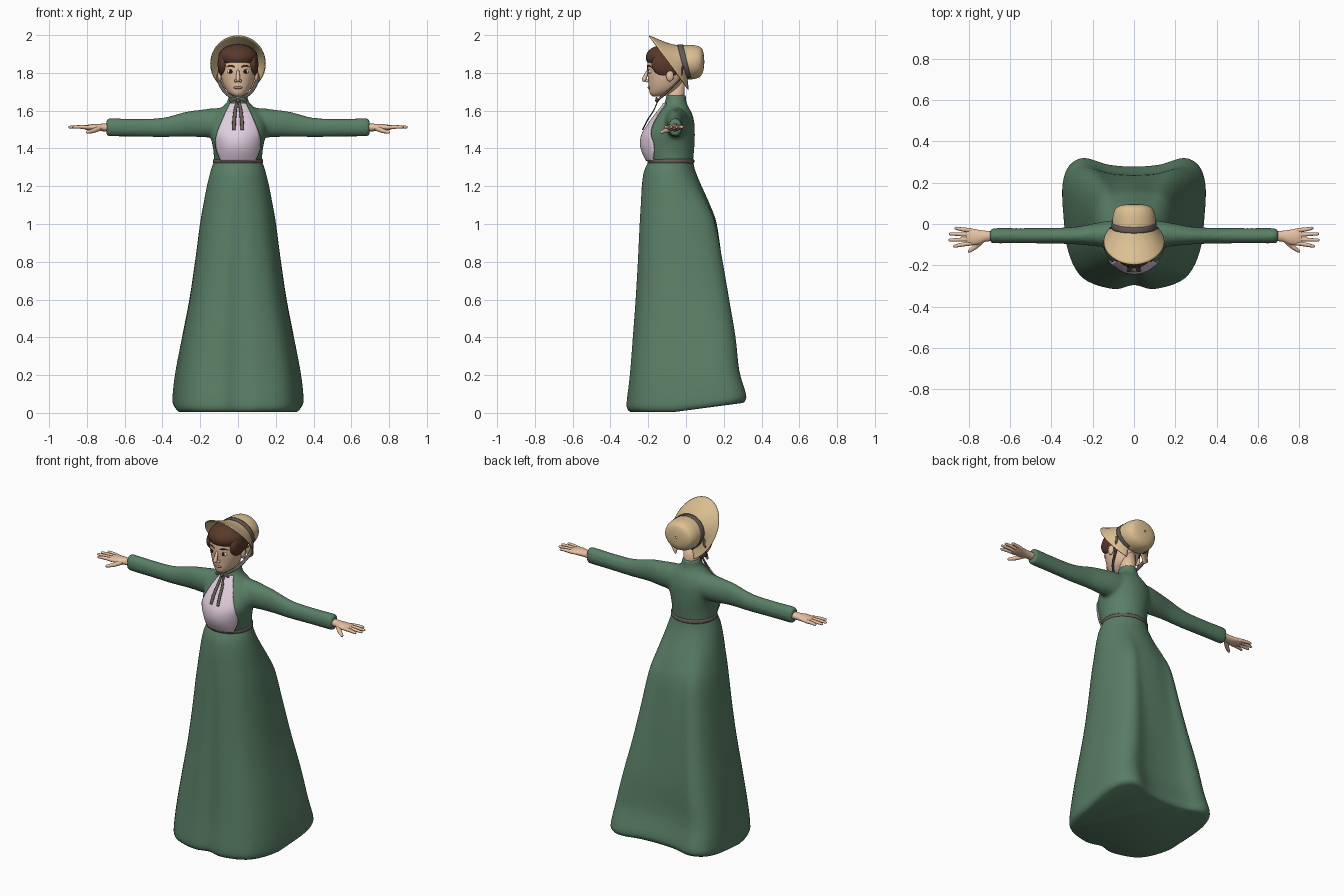
import bpy, bmesh, math
from mathutils import Vector

if "Cube" in bpy.data.objects:
    bpy.data.objects.remove(bpy.data.objects["Cube"])

def material(name, rgb):
    m = bpy.data.materials.new(name)
    m.diffuse_color = (*rgb, 1)
    m.use_nodes = True
    m.node_tree.nodes["Principled BSDF"].inputs["Base Color"].default_value = m.diffuse_color
    return m

GREEN = material("green_cloth", (0.10, 0.21, 0.13))
PINK = material("pale_pink", (0.75, 0.61, 0.72))
STRAW = material("straw", (0.72, 0.53, 0.29))
GREY = material("ribbon_grey", (0.13, 0.105, 0.09))
SKIN = material("skin", (0.80, 0.53, 0.36))
HAIR = material("hair_brown", (0.10, 0.042, 0.024))
LIP = material("lip", (0.55, 0.2, 0.17))
WHITE = material("eye_white", (0.8, 0.78, 0.74))
DARK = material("pupil", (0.015, 0.012, 0.01))

def smooth(rows, n, closed=False):
    """Catmull-Rom densify a list of number tuples."""
    k, out = len(rows), []
    for i in range(k if closed else k - 1):
        pick = (lambda j: rows[j % k]) if closed else (lambda j: rows[max(0, min(k - 1, j))])
        a, b, c, d = (pick(i + o) for o in (-1, 0, 1, 2))
        for s in range(n):
            t = s / n
            out.append(tuple(0.5 * (2*q + (r-p)*t + (2*p-5*q+4*r-w)*t*t + (3*q-p-3*r+w)*t**3)
                             for p, q, r, w in zip(a, b, c, d)))
    return out if closed else out + [tuple(rows[-1])]

def loft(name, rings, mat, closed=True, cap=True):
    bm = bmesh.new()
    vs = [[bm.verts.new(p) for p in r] for r in rings]
    n = len(rings[0])
    for a, b in zip(vs, vs[1:]):
        for i in range(n if closed else n - 1):
            j = (i + 1) % n
            bm.faces.new((a[i], a[j], b[j], b[i]))
    if closed and cap:
        bm.faces.new(vs[0])
        bm.faces.new(vs[-1])
    bmesh.ops.recalc_face_normals(bm, faces=bm.faces)
    me = bpy.data.meshes.new(name)
    bm.to_mesh(me)
    bm.free()
    me.materials.append(mat)
    me.polygons.foreach_set("use_smooth", [True] * len(me.polygons))
    ob = bpy.data.objects.new(name, me)
    bpy.context.collection.objects.link(ob)
    return ob

def circle(n):
    return [(math.cos(2*math.pi*i/n), math.sin(2*math.pi*i/n)) for i in range(n)]

def upright(z, hw, yf, yb, n=40):
    return [(hw*c, (yf+yb)/2 + (yb-yf)/2*s, z) for c, s in circle(n)]

def sideways(s, x, zc, rz, yc, ry, n=24):
    return [(s*x, yc + ry*c, zc + rz*k) for c, k in circle(n)]

def ball(name, loc, size, mat):
    bpy.ops.mesh.primitive_uv_sphere_add(segments=32, ring_count=20, location=loc)
    ob = bpy.context.object
    ob.name, ob.scale = name, size
    ob.data.materials.append(mat)
    bpy.ops.object.shade_smooth()
    return ob

def tube(name, pts, radii, mat, flat=1.0, n=12):
    """Round-ended tube; flat squeezes it along its second cross axis."""
    rows = smooth([(*p, r) for p, r in zip(pts, radii)], 5)
    P = [Vector(r[:3]) for r in rows]
    rings = []
    for i, r in enumerate(rows):
        d = (P[min(i+1, len(P)-1)] - P[max(i-1, 0)]).normalized()
        u = d.cross(Vector((0, 1, 0))).normalized()
        v = d.cross(u)
        ring = lambda k, o: [P[i] + d*o + (u*c + v*w*flat)*r[3]*k for c, w in circle(n)]
        if i == 0:
            rings += [ring(.3, -r[3]*.9*flat), ring(.75, -r[3]*.6*flat)]
        rings.append(ring(1, 0))
        if i == len(rows) - 1:
            rings += [ring(.75, r[3]*.6*flat), ring(.3, r[3]*.9*flat)]
    return loft(name, rings, mat)

# Skirt: round waist blending into a squarish, folded hem
half = [(0, -.92), (.29, -.98), (.71, -.82), (.92, -.42), (.99, .15), (1, .6),
        (.91, .88), (.7, 1), (.36, .9), (0, .87)]
hem = smooth(half + [(-x, y) for x, y in half[-2:0:-1]], 5, True)
skirt_rows = smooth([(1.335, .126, -.195, .037, 0), (1.28, .145, -.222, .05, 0), (1.2, .165, -.235, .085, .1),
    (1.1, .185, -.243, .135, .3), (1.0, .203, -.25, .175, .45), (.8, .23, -.26, .21, .6),
    (.6, .26, -.272, .24, .75), (.4, .297, -.287, .267, .9), (.2, .33, -.303, .282, 1),
    (.06, .345, -.32, .317, 1), (.02, .34, -.316, .314, 1), (.005, .325, -.3, .3, 1)], 4)
rings = []
for z, hw, yf, yb, t in skirt_rows:
    ring = []
    for hx, hy in hem:
        l = math.hypot(hx, hy)
        u, v = hx*t + hx/l*(1-t), hy*t + hy/l*(1-t)
        lift = .04 * max(0, 1 - z/.4) * max(0, v + .2)
        ring.append((hw*u, (yf+yb)/2 + (yb-yf)/2*v, z + lift))
    rings.append(ring)
loft("skirt", rings, GREEN)

# Bodice with collar and sleeves, fused into one smooth skin
torso = smooth([(1.32, .127, -.195, .037), (1.38, .13, -.226, .042), (1.43, .138, -.236, .046),
    (1.48, .15, -.225, .047), (1.54, .15, -.187, .044), (1.59, .12, -.15, .03),
    (1.625, .078, -.122, .01), (1.65, .056, -.11, .002), (1.685, .05, -.107, 0)], 5)
parts = [loft("bodice", [upright(*r) for r in torso], GREEN)]
for s in (-1, 1):
    arm = smooth([(.04, 1.53, .085, -.05, .07), (.12, 1.535, .079, -.05, .066), (.2, 1.532, .073, -.052, .054),
        (.28, 1.528, .066, -.056, .043), (.4, 1.511, .052, -.057, .038), (.55, 1.51, .048, -.057, .037),
        (.68, 1.512, .049, -.057, .037), (.697, 1.512, .043, -.057, .032)], 4)
    parts.append(loft("sleeve", [sideways(s, *r) for r in arm], GREEN))
bpy.ops.object.select_all(action='DESELECT')
for p in parts:
    p.select_set(True)
bpy.context.view_layer.objects.active = parts[0]
bpy.ops.object.join()
fuse = parts[0].modifiers.new("fuse", 'REMESH')
fuse.mode, fuse.voxel_size, fuse.use_smooth_shade = 'VOXEL', .01, True
relax = parts[0].modifiers.new("relax", 'SMOOTH')
relax.factor, relax.iterations = .5, 7

# Pale front panel lying on the chest
panel = smooth([(.092,), (.112,), (.118,), (.108,), (.088,), (.066,), (.042,)], 6)
rows = []
for i, (w,) in enumerate(panel):
    z = 1.335 + .305 * i / (len(panel) - 1)
    k = next(j for j in range(len(torso)-1) if torso[j+1][0] >= z)
    a, b = torso[k], torso[k+1]
    f = (z - a[0]) / (b[0] - a[0])
    _, hw, yf, yb = (p + (q - p)*f for p, q in zip(a, b))
    rows.append([(x, (yf+yb)/2 - (yb-yf)/2*math.sqrt(max(0, 1-(x/hw)**2)) - .005, z)
                 for x in (w*(j/10 - 1) for j in range(21))])
bib = loft("front_panel", rows, PINK, closed=False)
bib.modifiers.new("thick", 'SOLIDIFY').thickness = .006
bib.modifiers["thick"].offset = 0

# Waistband
loft("waistband", [upright(1.332 + dz, .128 + e, -.2 - e, .039 + e)
                   for dz, e in ((-.012, 0), (-.007, .005), (.007, .005), (.012, 0))], GREY)

# Hands
for s in (-1, 1):
    palm = smooth([(.67, 1.512, .022, -.058, .025), (.715, 1.511, .02, -.059, .026), (.755, 1.511, .019, -.064, .036),
                   (.79, 1.511, .015, -.062, .041), (.812, 1.511, .01, -.062, .038)], 4)
    loft("palm", [sideways(s, *r) for r in palm], SKIN)
    for y0, y1, x1 in ((-.093, -.108, .87), (-.073, -.078, .892), (-.052, -.048, .889), (-.031, -.02, .862)):
        tube("finger", [(s*.79, y0, 1.511), (s*.835, (y0+y1)/2, 1.514), (s*x1, y1, 1.513)],
             [.011, .0095, .007], SKIN)
    tube("thumb", [(s*.735, -.078, 1.507), (s*.765, -.108, 1.494), (s*.797, -.131, 1.486)],
         [.015, .012, .008], SKIN)

# Neck and head
loft("neck", [upright(z, .043, -.1, -.008) for z in (1.6, 1.68, 1.77)], SKIN)
head = smooth([(1.675, .018, -.175, -.125), (1.688, .042, -.19, -.08), (1.715, .066, -.196, -.035),
    (1.76, .085, -.2, -.012), (1.81, .094, -.205, 0), (1.86, .093, -.203, .01), (1.9, .08, -.185, 0),
    (1.935, .04, -.14, -.05)], 4)
loft("head", [upright(*r) for r in head], SKIN)
ball("hair_top", (0, -.1, 1.882), (.104, .113, .07), HAIR)
for s in (-1, 1):
    ball("hair_side", (s*.079, -.1, 1.845), (.029, .083, .065), HAIR)
    ball("ear", (s*.096, -.085, 1.785), (.012, .02, .03), SKIN)
    ball("eye", (s*.039, -.19, 1.807), (.018, .01, .012), WHITE)
    ball("pupil", (s*.039, -.198, 1.807), (.0095, .005, .0105), DARK)
    tube("eyebrow", [(s*.02, -.203, 1.832), (s*.04, -.196, 1.839), (s*.06, -.18, 1.83)],
         [.003, .004, .002], HAIR)
tube("nose", [(0, -.203, 1.81), (0, -.214, 1.785), (0, -.222, 1.764)], [.007, .01, .012], SKIN)
for s in (-1, 1):
    ball("nostril", (s*.012, -.206, 1.758), (.008, .01, .008), SKIN)
ball("lips", (0, -.193, 1.722), (.024, .01, .008), LIP)

# Bonnet: flared brim, rounded crown and ribbon band
def hoop(rx, rz, zc, y_top, y_drop, a_max=155, n=48):
    A = [math.radians(a_max * (2*i/n - 1)) for i in range(n + 1)]
    return [(rx*math.sin(a), y_top + y_drop*(1-math.cos(a))/2, zc + rz*math.cos(a)) for a in A]

brim_rows = smooth([(.103, .09, 1.855, -.04, .05), (.12, .107, 1.853, -.10, .115), (.147, .15, 1.849, -.195, .22)], 5)
brim = loft("bonnet_brim", [hoop(*r) for r in brim_rows], STRAW, closed=False)
brim.modifiers.new("thick", 'SOLIDIFY').thickness = .006
crown_rows = smooth([(.103, .09, 1.855, -.045, .05), (.104, .091, 1.857, 0, .03), (.1, .088, 1.858, .045, .01),
                     (.086, .076, 1.859, .078, 0), (.055, .049, 1.86, .092, 0), (.006, .005, 1.86, .097, 0)], 5)
crown = loft("bonnet_crown", [hoop(*r, a_max=180)[:-1] for r in crown_rows], STRAW, cap=False)
crown.modifiers.new("thick", 'SOLIDIFY').thickness = .004
loft("bonnet_ribbon", [hoop(.108, .095, 1.855, y, .045, a_max=150) for y in (-.045, -.035, -.025, -.016)], GREY,
     closed=False).modifiers.new("thick", 'SOLIDIFY').thickness = .005

# Chin straps, bow and hanging tails
for s in (-1, 1):
    tube("chin_strap", [(s*.108, -.018, 1.835), (s*.104, -.03, 1.77), (s*.07, -.1, 1.7), (s*.008, -.148, 1.656)],
         [.011, .011, .009, .008], GREY, flat=.4)
    tube("bow_loop", [(0, -.152, 1.652), (s*.022, -.156, 1.662), (s*.042, -.15, 1.65)],
         [.006, .012, .009], GREY, flat=.5)
    tube("ribbon_tail", [(s*.006, -.15, 1.65), (s*.015, -.172, 1.6), (s*.02, -.204, 1.55), (s*.023, -.229, 1.5)],
         [.007, .009, .01, .01], GREY, flat=.35)
ball("bow_knot", (0, -.154, 1.653), (.011, .009, .011), GREY)
